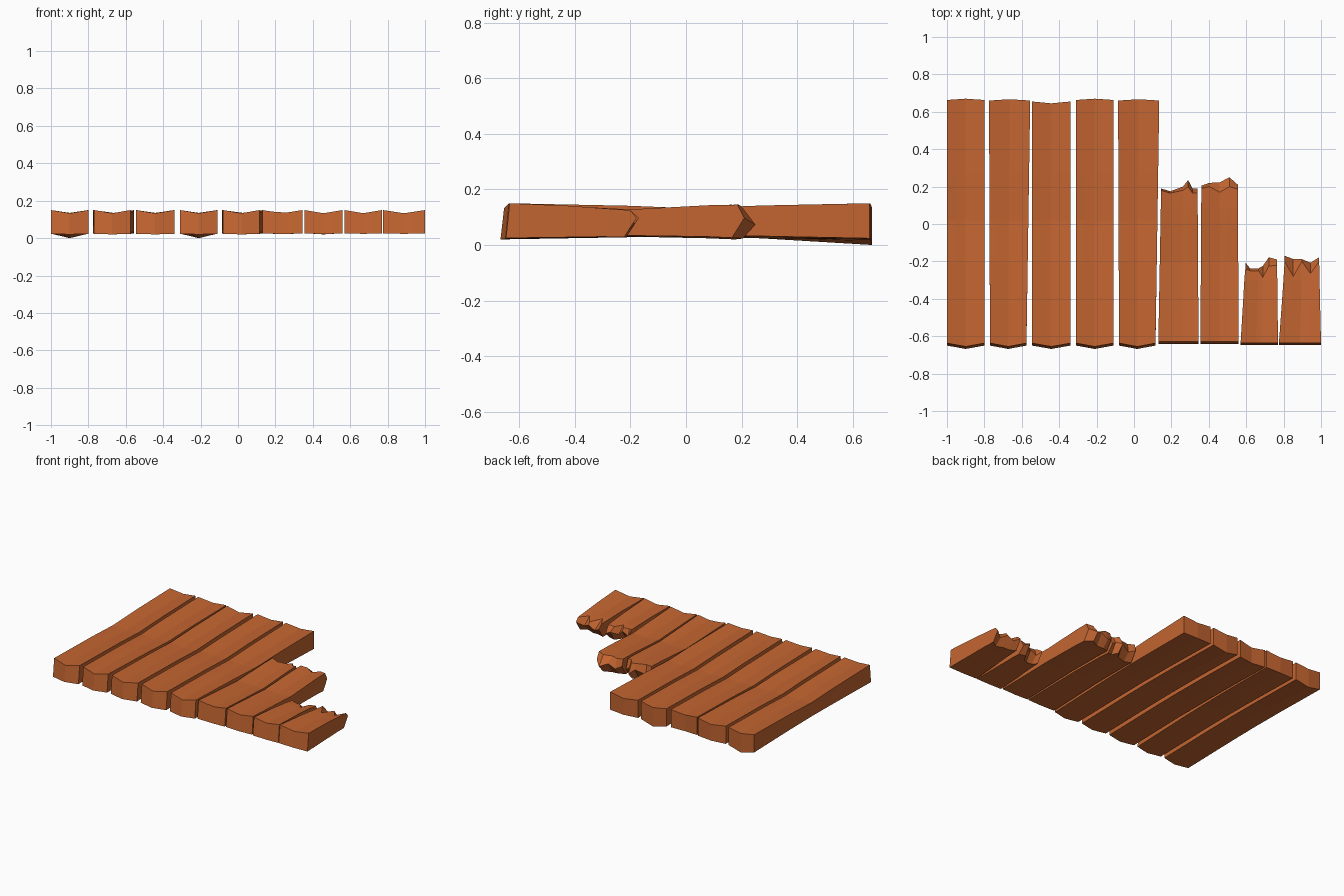
import bpy

if "Cube" in bpy.data.objects:
    bpy.data.objects.remove(bpy.data.objects["Cube"])

mat = bpy.data.materials.new("worn_wood")
mat.diffuse_color = (0.55, 0.13, 0.03, 1)
mat.use_nodes = True
mat.node_tree.nodes["Principled BSDF"].inputs["Base Color"].default_value = mat.diffuse_color


def lerp_table(t, table):
    for (a, p), (b, q) in zip(table, table[1:]):
        if t <= b:
            return p + (q - p) * (t - a) / (b - a)
    return table[-1][1]


def plank(name, front, back, us, rows, tips=None):
    """front/back: left and right x. us: column positions across the width.
    rows: per station (y, bow in y, edge top, centre top, edge bottom, centre bottom).
    tips: per column (y of top edge, y of splinter tip) for a snapped end."""
    n, m = len(us), len(rows)
    y0, y1 = rows[0][0], rows[-1][0]
    verts, faces = [], []

    def add_layer(top):
        for j, (y, bow, et, ct, eb, cb) in enumerate(rows):
            f = (y - y0) / (y1 - y0)
            l = front[0] + (back[0] - front[0]) * f
            r = front[1] + (back[1] - front[1]) * f
            for i, u in enumerate(us):
                w = 1 - abs(2 * u - 1)
                z = et + (ct - et) * w if top else eb + (cb - eb) * w
                yy = y + bow * w
                if j == 0 and top:
                    yy += 0.013
                if j == m - 1 and tips:
                    yy = tips[i][0] if top else tips[i][1] - 0.045
                verts.append((l + (r - l) * u, yy, z))

    add_layer(True)
    add_layer(False)
    T = lambda j, i: j * n + i
    B = lambda j, i: m * n + j * n + i
    for j in range(m - 1):
        for i in range(n - 1):
            faces.append((T(j, i), T(j, i + 1), T(j + 1, i + 1), T(j + 1, i)))
            faces.append((B(j, i), B(j + 1, i), B(j + 1, i + 1), B(j, i + 1)))
    e = m - 1
    mid = len(verts)
    if tips:
        for i, u in enumerate(us):
            verts.append((back[0] + (back[1] - back[0]) * u, tips[i][1],
                          0.085 + 0.012 * (-1) ** i))
    for i in range(n - 1):
        faces.append((T(0, i), B(0, i), B(0, i + 1), T(0, i + 1)))
        if tips:
            faces.append((T(e, i), T(e, i + 1), mid + i + 1, mid + i))
            faces.append((mid + i, mid + i + 1, B(e, i + 1), B(e, i)))
        else:
            faces.append((T(e, i), T(e, i + 1), B(e, i + 1), B(e, i)))
    for j in range(m - 1):
        endl = (mid,) if tips and j == e - 1 else ()
        endr = (mid + n - 1,) if tips and j == e - 1 else ()
        faces.append((T(j, 0), T(j + 1, 0)) + endl + (B(j + 1, 0), B(j, 0)))
        faces.append((B(j, n - 1), B(j + 1, n - 1)) + endr + (T(j + 1, n - 1), T(j, n - 1)))
    me = bpy.data.meshes.new(name)
    me.from_pydata(verts, [], faces)
    me.materials.append(mat)
    ob = bpy.data.objects.new(name, me)
    bpy.context.collection.objects.link(ob)


# Whole planks: front span, back span, back y, back centre underside
whole = [
    ((-1.0, -0.80), (-1.0, -0.80), 0.663, 0.0),
    ((-0.77, -0.575), (-0.775, -0.555), 0.66, 0.02),
    ((-0.545, -0.34), (-0.545, -0.34), 0.655, 0.02),
    ((-0.31, -0.11), (-0.31, -0.11), 0.663, 0.0),
    ((-0.08, 0.115), (-0.085, 0.135), 0.66, 0.02),
]
for k, (f, b, yb, cb) in enumerate(whole):
    bow = -0.01 if k == 2 else 0.007
    plank(f"whole_plank_{k + 1}", f, b, (0, 0.22, 0.5, 0.78, 1), [
        (-0.65, -0.018, 0.15, 0.133, 0.023, 0.02),
        (-0.2, 0, 0.141, 0.128, 0.032, 0.028),
        (0.02, 0, 0.132, 0.122, 0.034, 0.03),
        (0.27, 0, 0.142, 0.128, 0.032, 0.024),
        (yb, bow, 0.15, 0.135, 0.024, cb)])

# Snapped planks of medium length
mid_rows = [(-0.642, 0, 0.15, 0.133, 0.025, 0.022),
            (-0.2, 0, 0.128, 0.12, 0.034, 0.03),
            (0.08, 0, 0.143, 0.13, 0.03, 0.024),
            (0.19, 0, 0.145, 0.132, 0.026, 0.02)]
plank("snapped_plank_1", (0.13, 0.345), (0.145, 0.34),
      (0, 0.25, 0.6, 0.74, 0.86, 1), mid_rows,
      [(0.18, 0.19), (0.165, 0.175), (0.18, 0.2), (0.2, 0.235), (0.165, 0.19), (0.165, 0.19)])
plank("snapped_plank_2", (0.355, 0.56), (0.36, 0.555),
      (0, 0.22, 0.5, 0.77, 1), mid_rows,
      [(0.19, 0.205), (0.2, 0.22), (0.17, 0.222), (0.2, 0.25), (0.185, 0.21)])

# Snapped planks, short stubs
short_rows = [(-0.648, 0, 0.15, 0.133, 0.025, 0.023),
              (-0.42, 0, 0.141, 0.125, 0.028, 0.026),
              (-0.3, 0, 0.132, 0.12, 0.03, 0.028),
              (-0.21, 0, 0.125, 0.116, 0.028, 0.026)]
plank("snapped_stub_1", (0.57, 0.77), (0.595, 0.765),
      (0, 0.15, 0.42, 0.55, 0.74, 1), short_rows,
      [(-0.24, -0.205), (-0.25, -0.237), (-0.25, -0.237), (-0.285, -0.225), (-0.225, -0.178), (-0.22, -0.19)])
plank("snapped_stub_2", (0.775, 1.0), (0.805, 0.99),
      (0, 0.25, 0.5, 0.75, 1), short_rows,
      [(-0.2, -0.17), (-0.28, -0.187), (-0.2, -0.188), (-0.265, -0.207), (-0.2, -0.178)])
